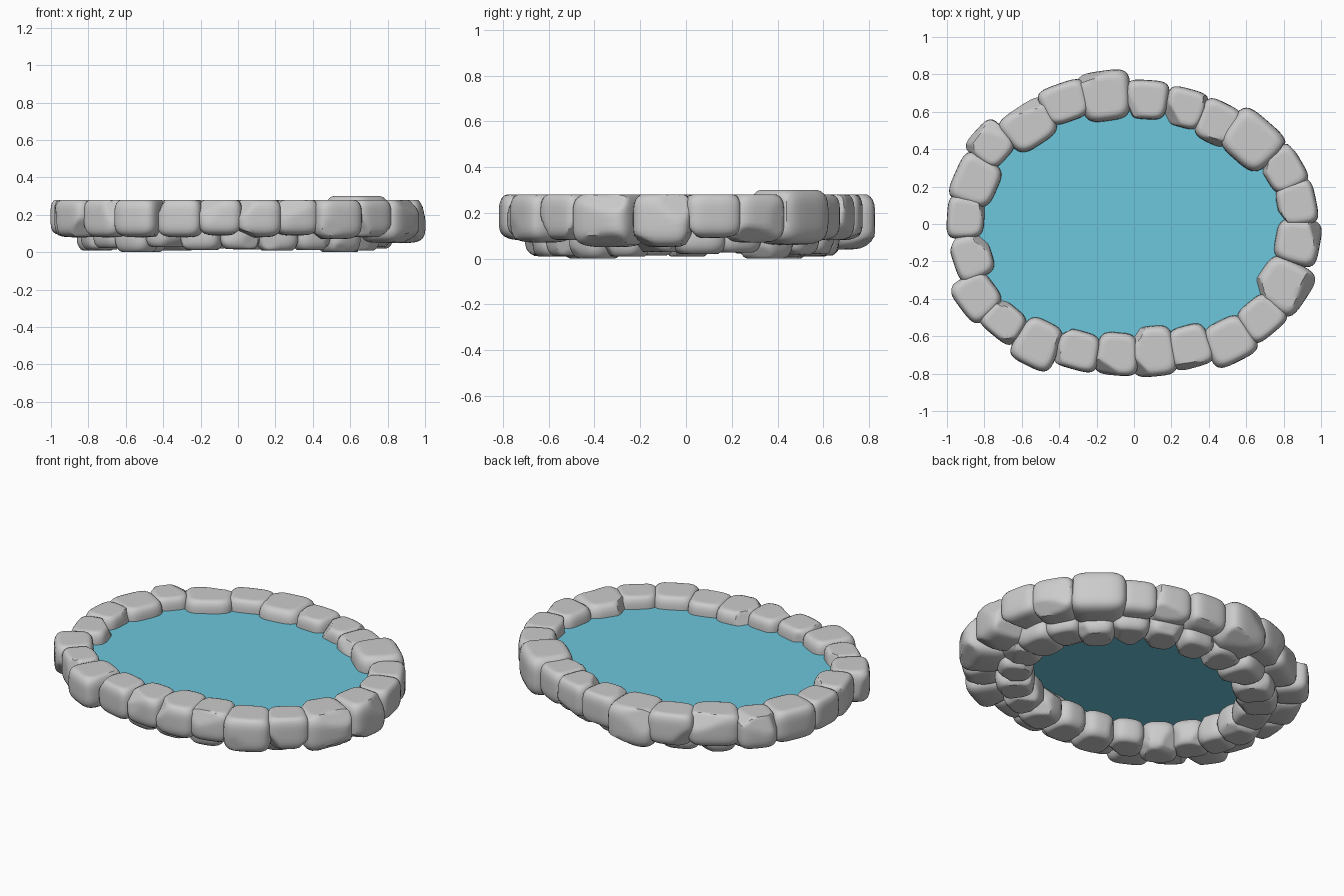
import bpy, bmesh, math, random
from mathutils import Vector

if "Cube" in bpy.data.objects:
    bpy.data.objects.remove(bpy.data.objects["Cube"])

random.seed(7)
TOP = 0.28

# Rim stones: x, y, width along the rim, depth across the rim, bottom z
RIM = [
    (.87, .11, .23, .21, .09), (.80, .29, .23, .21, .07), (.63, .445, .30, .27, .06),
    (.445, .54, .21, .23, .08), (.275, .62, .21, .21, .08), (.07, .665, .22, .21, .08),
    (-.155, .685, .27, .27, .04), (-.37, .65, .25, .21, .08), (-.56, .525, .28, .23, .08),
    (-.765, .425, .21, .22, .08), (-.845, .23, .26, .24, .08), (-.90, .035, .22, .20, .09),
    (-.865, -.175, .24, .21, .08), (-.84, -.385, .24, .22, .08), (-.695, -.52, .22, .19, .08),
    (-.515, -.64, .23, .26, .08), (-.30, -.675, .23, .21, .08), (-.09, -.695, .22, .23, .09),
    (.105, -.68, .23, .27, .08), (.30, -.655, .22, .23, .09), (.51, -.625, .25, .24, .07),
    (.68, -.50, .23, .21, .08), (.80, -.325, .27, .28, .05), (.875, -.095, .24, .24, .05),
]


def outward(x, y):
    return Vector((x / .88 ** 2, y / .69 ** 2, 0)).normalized()


def stone(name, x, y, width, depth, z0, z1, zmin, zmax, power, chips):
    """Rounded boulder, wider on its outer side, with chipped facets and level cuts."""
    bm = bmesh.new()
    bmesh.ops.create_cube(bm, size=2)
    bmesh.ops.subdivide_edges(bm, edges=bm.edges[:], cuts=9, use_grid_fill=True)
    planes = []
    for _ in range(chips):
        n = Vector((random.uniform(-1, 1), random.uniform(-1, 1), random.uniform(-.8, .5))).normalized()
        planes.append((n, random.uniform(.98, 1.1)))
    n = outward(x, y)
    t = Vector((-n.y, n.x, 0))
    mid, half = (z0 + z1) / 2, (z1 - z0) / 2
    for v in bm.verts:
        q = v.co
        p = q / sum(abs(c) ** power for c in q) ** (1 / power)
        for pn, d in planes:
            over = p.dot(pn) - d
            if over > 0:
                p = p - pn * over
        w = p.x * width / 2 * (1 + .10 * p.y)
        pos = Vector((x, y, 0)) + t * w + n * (p.y * depth / 2)
        pos.z = min(zmax, max(zmin, mid + half * p.z))
        v.co = pos
    bmesh.ops.dissolve_degenerate(bm, dist=1e-5, edges=bm.edges[:])
    bmesh.ops.recalc_face_normals(bm, faces=bm.faces[:])
    me = bpy.data.meshes.new(name)
    bm.to_mesh(me)
    bm.free()
    ob = bpy.data.objects.new(name, me)
    bpy.context.collection.objects.link(ob)
    ob.select_set(True)
    bpy.context.view_layer.objects.active = ob


# Upper ring of rim stones; one stands slightly proud
for i, (x, y, w, d, zb) in enumerate(RIM):
    top = TOP + (.02 if i == 2 else 0)
    stone(f"rim_stone_{i + 1:02d}", x, y, w * 1.02, d, zb, top + .012, 0, top, 4, 3)

# Lower ring of supporting stones, set further in
COUNT = 23
for i in range(COUNT):
    a = 2 * math.pi * (i + .4) / COUNT
    x = -.02 + .73 * math.cos(a)
    y = -.01 + .58 * math.sin(a)
    zb = 0 if i % 6 == 2 else random.uniform(.008, .03)
    stone(f"base_stone_{i + 1:02d}", x, y, random.uniform(.20, .23), random.uniform(.20, .25),
          zb - .012, .19, zb, .19, 3.2, 5)

bpy.ops.object.shade_smooth_by_angle(angle=math.radians(35))

# Water sheet reaching under the rim stones
me = bpy.data.meshes.new("water")
me.from_pydata([(s[0], s[1], .21) for s in RIM], [], [list(range(len(RIM)))])
water = bpy.data.objects.new("water", me)
bpy.context.collection.objects.link(water)
mat = bpy.data.materials.new("water_blue")
mat.diffuse_color = (.15, .57, .72, 1)
mat.use_nodes = True
mat.node_tree.nodes["Principled BSDF"].inputs["Base Color"].default_value = mat.diffuse_color
me.materials.append(mat)
